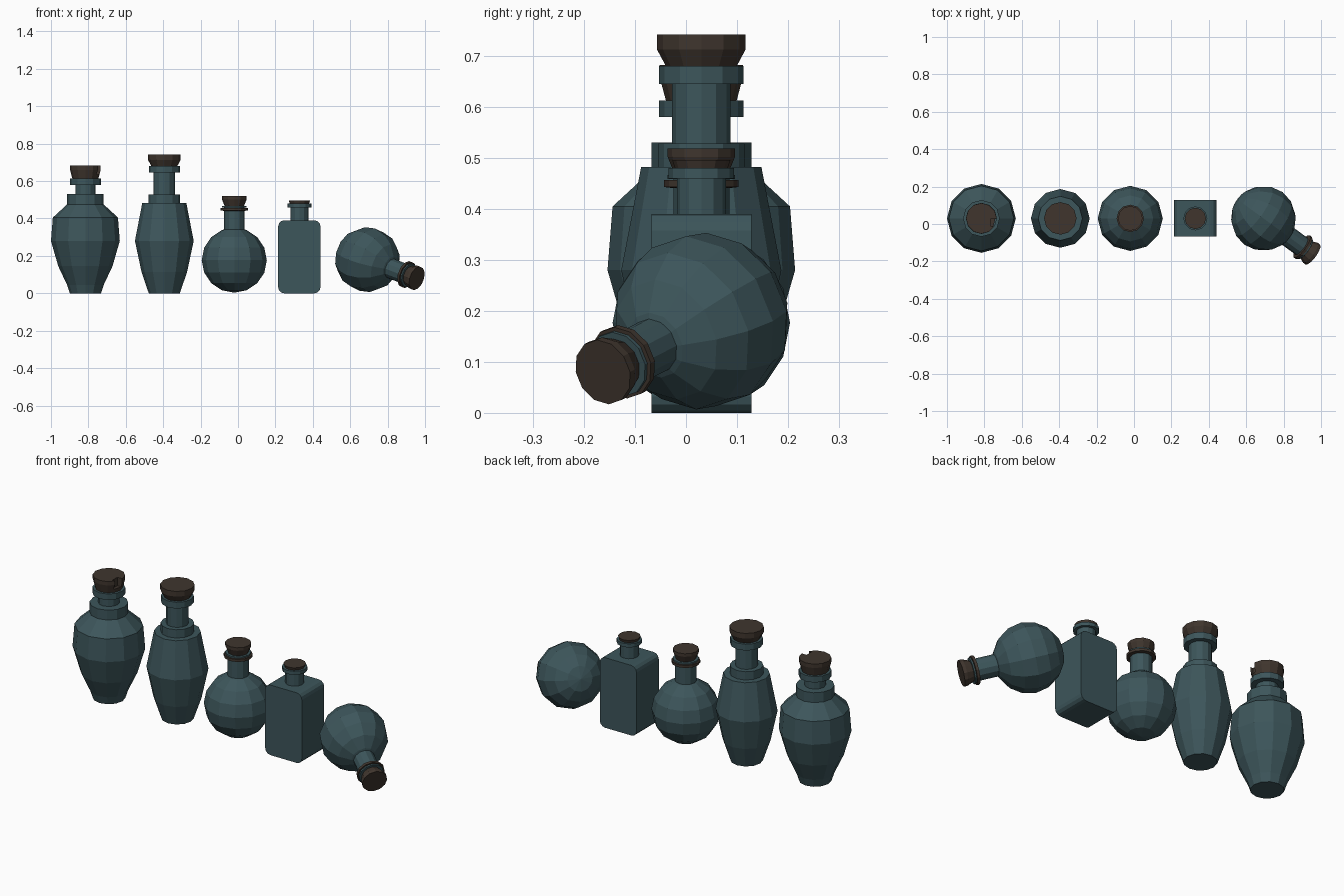
import bpy, bmesh, math
from mathutils import Vector, Matrix

if "Cube" in bpy.data.objects:
    bpy.data.objects.remove(bpy.data.objects["Cube"])

SIDES = 12
Y = 0.03


def material(name, rgb):
    m = bpy.data.materials.new(name)
    m.diffuse_color = (*rgb, 1)
    m.use_nodes = True
    m.node_tree.nodes["Principled BSDF"].inputs["Base Color"].default_value = m.diffuse_color
    return m


GLASS = material("dark teal glass", (0.046, 0.092, 0.104))
CORK = material("brown cork", (0.050, 0.036, 0.027))


def finish(name, bm, mat, matrix):
    bmesh.ops.recalc_face_normals(bm, faces=bm.faces)
    me = bpy.data.meshes.new(name)
    bm.to_mesh(me)
    bm.free()
    me.materials.append(mat)
    ob = bpy.data.objects.new(name, me)
    bpy.context.collection.objects.link(ob)
    ob.matrix_world = matrix
    return ob


def lathe(name, profile, mat, matrix):
    """Turn (radius, height) points into a closed, flat-shaded solid."""
    bm = bmesh.new()
    rings = []
    for r, z in profile:
        rings.append([bm.verts.new((r * math.cos(2 * math.pi * i / SIDES),
                                    r * math.sin(2 * math.pi * i / SIDES), z))
                      for i in range(SIDES)])
    for a, b in zip(rings, rings[1:]):
        for i in range(SIDES):
            j = (i + 1) % SIDES
            bm.faces.new((a[i], a[j], b[j], b[i]))
    bm.faces.new(rings[0][::-1])
    bm.faces.new(rings[-1])
    bmesh.ops.remove_doubles(bm, verts=bm.verts, dist=1e-5)
    return finish(name, bm, mat, matrix)


def at(x, z=0):
    return Matrix.Translation((x, Y, z))


# Wide-shouldered bottle
m = at(-0.816)
lathe("wide_bottle", [(0.083, 0), (0.098, 0.045), (0.145, 0.145), (0.184, 0.28),
                      (0.174, 0.405), (0.098, 0.475), (0.098, 0.53), (0.054, 0.53),
                      (0.054, 0.58), (0.083, 0.58), (0.083, 0.613), (0.05, 0.613)], GLASS, m)
chipped = lathe("wide_bottle_cork", [(0.066, 0.60), (0.082, 0.66), (0.082, 0.682)], CORK, m)

# Chip cut from the cork rim
bm = bmesh.new()
bmesh.ops.create_cube(bm, size=1)
bmesh.ops.scale(bm, vec=(0.06, 0.045, 0.1), verts=bm.verts)
cutter = finish("chip_cutter", bm, CORK, at(-0.816) @ Matrix.Translation((0.082, -0.022, 0.685)))
cutter.hide_render = True
cutter.hide_viewport = True
mod = chipped.modifiers.new("chip", 'BOOLEAN')
mod.operation = 'DIFFERENCE'
mod.object = cutter
mod.solver = 'EXACT'

# Tall slim bottle
m = at(-0.394)
lathe("tall_bottle", [(0.083, 0), (0.122, 0.115), (0.157, 0.28), (0.118, 0.482),
                      (0.085, 0.482), (0.085, 0.528), (0.057, 0.528), (0.057, 0.645),
                      (0.083, 0.645), (0.083, 0.68), (0.05, 0.68)], GLASS, m)
lathe("tall_bottle_cork", [(0.064, 0.67), (0.087, 0.713), (0.087, 0.742)], CORK, m)


# Round flasks: origin at the middle of the ball, neck along local z
def flask(name, m):
    R = 0.174
    ball = [(R * math.sin(math.pi * i / 8), -R * math.cos(math.pi * i / 8)) for i in range(8)]
    ball[0] = (0.0, -R)
    neck = [(0.055, 0.165), (0.055, 0.282), (0.066, 0.282), (0.066, 0.29), (0.045, 0.29)]
    lathe(name, ball + neck, GLASS, m)
    lathe(name + "_band", [(0.056, 0.264), (0.073, 0.266), (0.073, 0.28), (0.056, 0.28)], CORK, m)
    lathe(name + "_cork", [(0.05, 0.285), (0.066, 0.325), (0.066, 0.342)], CORK, m)


flask("standing_flask", at(-0.02, 0.177))
tilt = Vector((0.264, -0.193, -0.1)).to_track_quat('Z', 'Y').to_matrix().to_4x4()
flask("lying_flask", at(0.692, 0.18) @ tilt)

# Square bottle: rounded outline extruded front to back
m = at(0.328)
HW, TOP, RAD, HD = 0.113, 0.39, 0.032, 0.098
outline = []
for cx, cz, start in ((HW - RAD, TOP - RAD, 0), (RAD - HW, TOP - RAD, 90),
                      (RAD - HW, RAD, 180), (HW - RAD, RAD, 270)):
    for k in range(4):
        a = math.radians(start + 30 * k)
        outline.append((cx + RAD * math.cos(a), cz + RAD * math.sin(a)))
bm = bmesh.new()
face = bm.faces.new([bm.verts.new((x, -HD, z)) for x, z in outline])
res = bmesh.ops.extrude_face_region(bm, geom=[face], use_keep_orig=True)
bmesh.ops.translate(bm, vec=(0, 2 * HD, 0),
                    verts=[g for g in res["geom"] if isinstance(g, bmesh.types.BMVert)])
finish("square_bottle", bm, GLASS, m)
lathe("square_bottle_neck", [(0.048, 0.38), (0.048, 0.46), (0.064, 0.46),
                             (0.064, 0.48), (0.045, 0.48)], GLASS, m)
lathe("square_bottle_cork", [(0.05, 0.475), (0.057, 0.496)], CORK, m)
